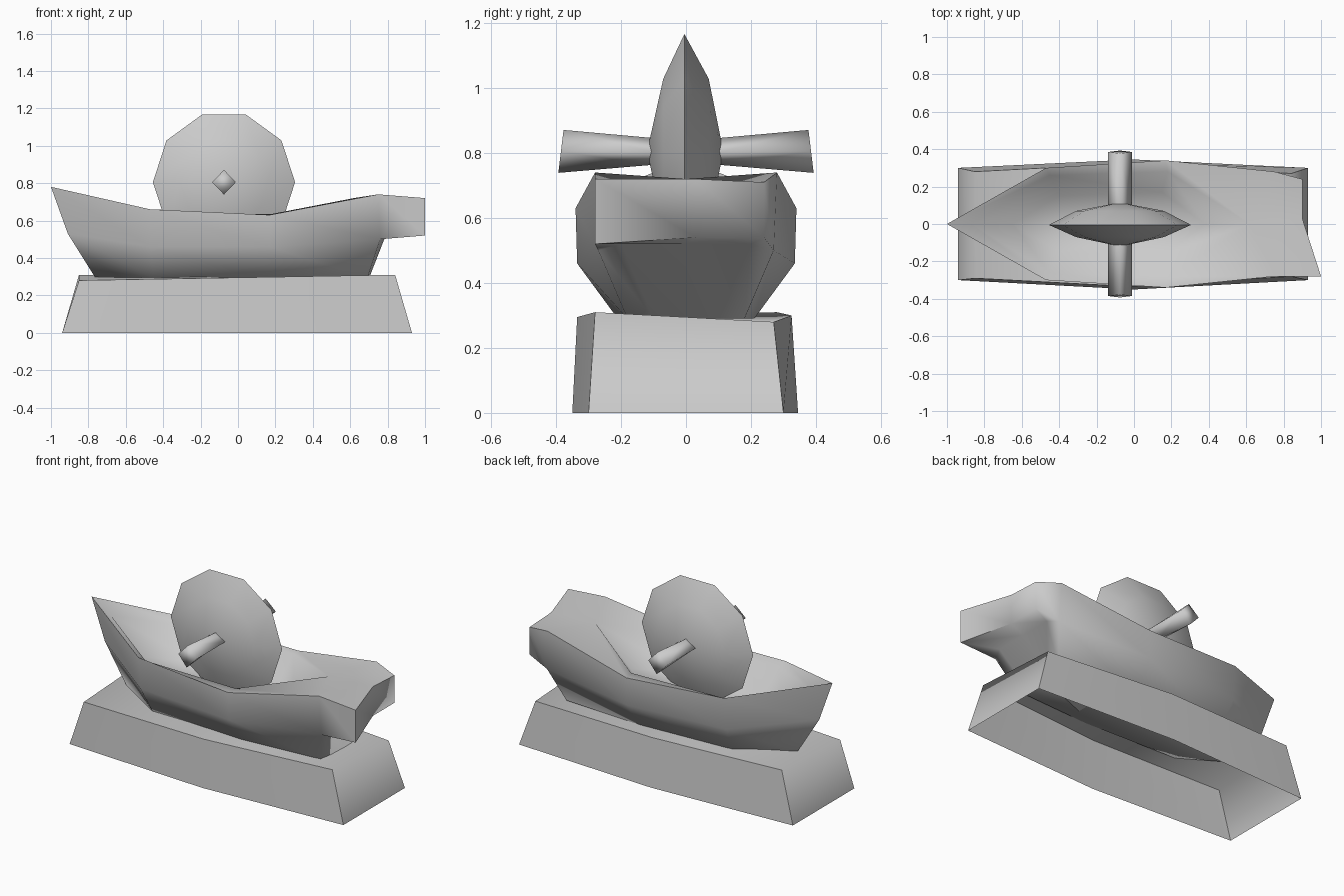
import bpy, bmesh, math

cube = bpy.data.objects.get("Cube")
if cube:
    bpy.data.objects.remove(cube, do_unlink=True)

GREY = (0.6, 0.6, 0.6, 1)
grey = bpy.data.materials.new("plain grey")
grey.use_nodes = True
grey.diffuse_color = GREY
bsdf = next(n for n in grey.node_tree.nodes if n.type == 'BSDF_PRINCIPLED')
bsdf.inputs["Base Color"].default_value = GREY


def loft(name, rings, cap_first=True, cap_last=True, angle=80):
    """Join closed rings of equal length into a smooth shaded skin."""
    bm = bmesh.new()
    loops = [[bm.verts.new(p) for p in ring] for ring in rings]
    for a, b in zip(loops, loops[1:]):
        for i in range(len(a)):
            j = (i + 1) % len(a)
            bm.faces.new((a[i], a[j], b[j], b[i]))
    if cap_first:
        bm.faces.new(loops[0])
    if cap_last:
        bm.faces.new(loops[-1])
    # Points that coincide become one, so rings may narrow to a tip
    bmesh.ops.remove_doubles(bm, verts=bm.verts, dist=0.001)
    bmesh.ops.dissolve_degenerate(bm, edges=bm.edges, dist=0.0001)
    bmesh.ops.recalc_face_normals(bm, faces=bm.faces)
    mesh = bpy.data.meshes.new(name)
    bm.to_mesh(mesh)
    bm.free()
    mesh.materials.append(grey)
    obj = bpy.data.objects.new(name, mesh)
    bpy.context.collection.objects.link(obj)
    bpy.ops.object.select_all(action='DESELECT')
    obj.select_set(True)
    bpy.context.view_layer.objects.active = obj
    bpy.ops.object.shade_smooth_by_angle(angle=math.radians(angle))
    return obj


def outline(bow, side, stern):
    """Plan outline: bow point, left side, stern point, mirrored right side."""
    return [bow, *side, stern, *[(x, -y, z) for x, y, z in reversed(side)]]


# Stand: tapered shell, open underneath, with a slightly twisted top
foot = [(-0.94, -0.3, 0), (0, -0.35, 0), (0.93, -0.3, 0),
        (0.93, 0.3, 0), (0, 0.345, 0), (-0.94, 0.3, 0)]
top = [(-0.85, -0.29, 0.28), (0, -0.335, 0.295), (0.84, -0.28, 0.31),
       (0.84, 0.27, 0.28), (0, 0.325, 0.3), (-0.85, 0.28, 0.31)]
loft("stand", [foot, top], cap_first=False)

# Hull: bottom, chine, stern ledge, sheer, inner rim and floor
bottom = outline((-0.76, 0, 0.29),
                 [(-0.45, 0.19, 0.29), (0.17, 0.21, 0.29),
                  (0.69, 0.18, 0.29), (0.7, 0.1, 0.29)], (0.7, 0, 0.29))
chine_bow = (-0.91, 0, 0.53)
chine_side = [(-0.47, 0.28, 0.46), (0.17, 0.335, 0.46), (0.76, 0.27, 0.5)]
knuckle = outline(chine_bow, chine_side + [(0.79, 0.2, 0.52)], (0.79, 0, 0.52))
ledge = outline(chine_bow, chine_side + [(0.9, 0.24, 0.54)], (0.9, 0.03, 0.54))
sheer = outline((-1, 0, 0.78),
                [(-0.47, 0.3, 0.66), (0.17, 0.34, 0.63),
                 (0.75, 0.28, 0.74), (0.9, 0.24, 0.71)], (0.9, 0.03, 0.72))
# The right stern corner sweeps further back
ledge[6] = (1, -0.28, 0.52)
sheer[6] = (1, -0.28, 0.72)
aft = (0.62, 0, 0.72)
rim = outline((-0.87, 0, 0.7),
              [(-0.45, 0.26, 0.63), (0.18, 0.28, 0.635), aft, aft], aft)
aft_floor = (0.38, 0, 0.5)
floor = outline((-0.65, 0, 0.5),
                [(-0.4, 0.15, 0.48), (0.15, 0.17, 0.48),
                 aft_floor, aft_floor], aft_floor)
loft("boat_hull", [bottom, knuckle, ledge, sheer, rim, floor])

# Wheel: ten-sided lens standing in the boat
CX, CZ = -0.075, 0.805


def wheel_ring(radius, y):
    turn = math.tau / 10
    return [(CX + radius * math.cos(i * turn), y,
             CZ + radius * math.sin(i * turn)) for i in range(10)]


lens = [(0, -0.12), (0.235, -0.07), (0.38, -0.005), (0.235, 0.07), (0, 0.115)]
loft("wheel", [wheel_ring(r, y) for r, y in lens], False, False)


# Axles: diamond bars that grow taller outwards
def diamond(y, height, lean=0):
    return [(CX + 0.063, y, CZ), (CX, y - lean, CZ + height),
            (CX - 0.063, y, CZ), (CX, y + lean, CZ - height)]


for name, s in (("left_axle", 1), ("right_axle", -1)):
    loft(name, [diamond(s * 0.05, 0.036), diamond(s * 0.11, 0.042),
                diamond(s * 0.385, 0.066, s * 0.008)], angle=100)
